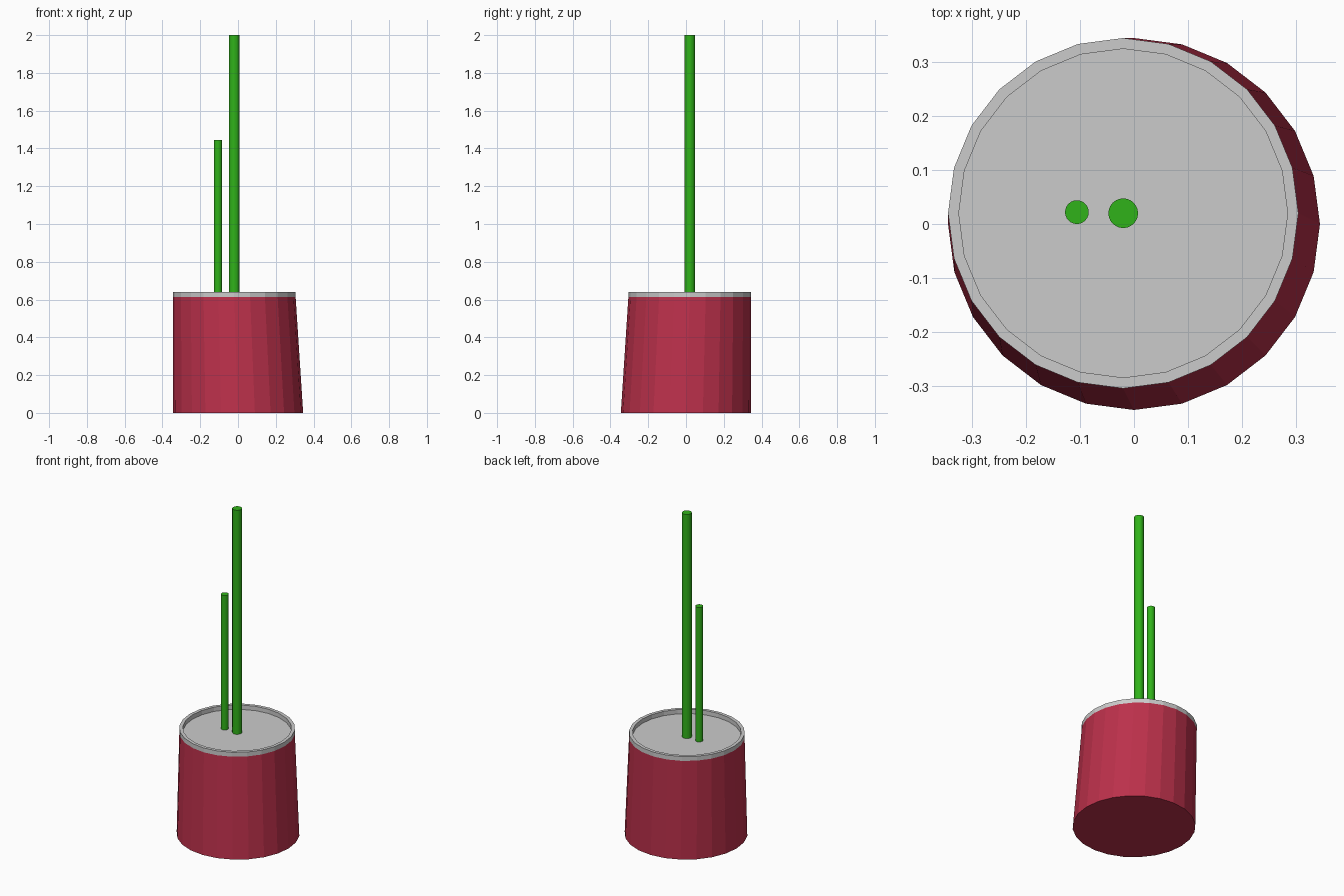
import bpy, bmesh
from math import cos, sin, pi

if "Cube" in bpy.data.objects:
    bpy.data.objects.remove(bpy.data.objects["Cube"])

CX, CY = -0.02, 0.02          # leaning pot: top centre offset from base centre


def material(name, colour):
    m = bpy.data.materials.new(name)
    m.diffuse_color = (*colour, 1)
    m.use_nodes = True
    m.node_tree.nodes["Principled BSDF"].inputs["Base Color"].default_value = m.diffuse_color
    return m


def lofted(name, rings, sides, mat=None, cap_start=True, cap_end=True):
    """Bridge rings given as (x, y, z, radius), optionally capping the ends."""
    bm = bmesh.new()
    loops = [[bm.verts.new((x + r * cos(2 * pi * i / sides),
                            y + r * sin(2 * pi * i / sides), z))
              for i in range(sides)] for x, y, z, r in rings]
    for a, b in zip(loops, loops[1:]):
        for i in range(sides):
            j = (i + 1) % sides
            bm.faces.new((a[i], a[j], b[j], b[i]))
    if cap_start:
        bm.faces.new(loops[0][::-1])
    if cap_end:
        bm.faces.new(loops[-1])
    me = bpy.data.meshes.new(name)
    bm.to_mesh(me)
    bm.free()
    ob = bpy.data.objects.new(name, me)
    bpy.context.collection.objects.link(ob)
    if mat:
        me.materials.append(mat)
    return ob


red = material("pot_red", (0.5, 0.03, 0.07))
green = material("stem_green", (0.03, 0.45, 0.01))

# Slightly skewed tapering pot body, closed on top by the soil
lofted("pot", [(0, 0, 0, 0.345), (CX, CY, 0.614, 0.325)], 24, red, cap_end=False)

# Grey rim with the recessed soil surface inside it
lofted("rim_and_soil", [(CX, CY, 0.614, 0.325), (CX, CY, 0.641, 0.325),
                        (CX, CY, 0.641, 0.305), (CX, CY, 0.614, 0.305)],
       24, cap_start=False)

# Stems standing on the soil
for name, x, y, r, top in (("tall_stem", CX, CY, 0.0275, 2.0),
                           ("short_stem", -0.106, 0.022, 0.022, 1.446)):
    lofted(name, [(x, y, 0.612, r), (x, y, top, r)], 24, green)
